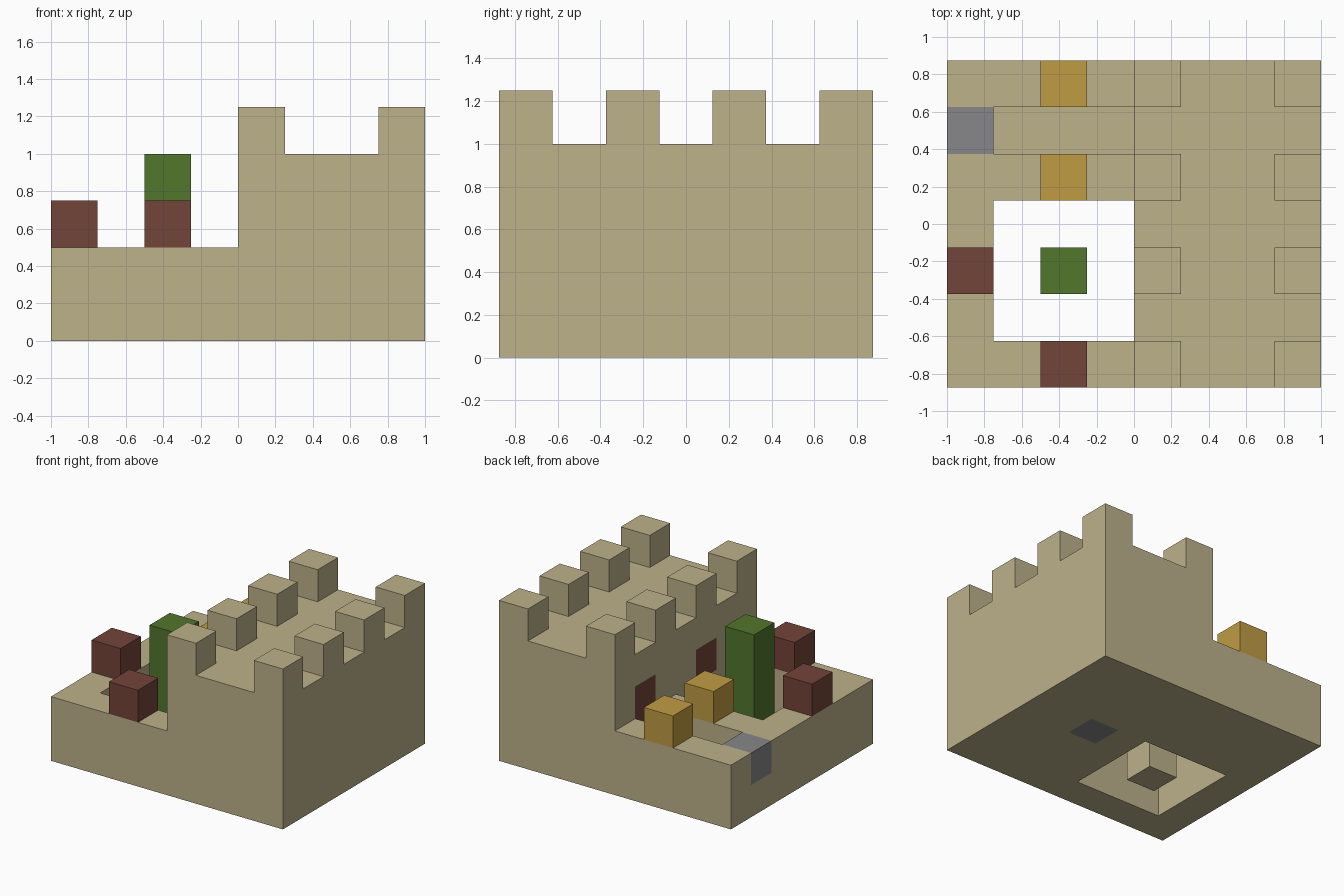
import bpy
import bmesh
from mathutils import Vector

if "Cube" in bpy.data.objects:
    bpy.data.objects.remove(bpy.data.objects["Cube"], do_unlink=True)

UNIT = 0.25
ORIGIN = Vector((-1, -0.875, 0))


def material(name, rgb):
    mat = bpy.data.materials.new(name)
    mat.use_nodes = True
    color = (*rgb, 1)
    mat.diffuse_color = color
    mat.node_tree.nodes["Principled BSDF"].inputs["Base Color"].default_value = color
    return mat


SAND, RED, GREEN, GOLD, GREY = range(5)
MATERIALS = [
    material("sandstone", (0.509, 0.445, 0.258)),
    material("brick_red", (0.171, 0.058, 0.041)),
    material("leaf_green", (0.084, 0.181, 0.026)),
    material("gold", (0.527, 0.332, 0.056)),
    material("slate_grey", (0.242, 0.242, 0.254)),
]


def fill(cells, low, high, color):
    """Fill a range of blocks; a colour of None carves them away."""
    for i in range(low[0], high[0]):
        for j in range(low[1], high[1]):
            for k in range(low[2], high[2]):
                if color is None:
                    cells.pop((i, j, k), None)
                else:
                    cells[i, j, k] = color


def build(name, cells):
    """Skin the blocks with their exposed faces only, then merge flat areas."""
    bm = bmesh.new()
    corners = {}

    def vert(p):
        key = tuple(p)
        if key not in corners:
            corners[key] = bm.verts.new(ORIGIN + Vector(key) * UNIT)
        return corners[key]

    for cell, color in cells.items():
        for axis in range(3):
            for side in (0, 1):
                near = list(cell)
                near[axis] += 2 * side - 1
                if tuple(near) in cells:
                    continue
                u, v = (axis + 1) % 3, (axis + 2) % 3
                quad = []
                for du, dv in ((0, 0), (1, 0), (1, 1), (0, 1)):
                    p = list(cell)
                    p[axis] += side
                    p[u] += du
                    p[v] += dv
                    quad.append(vert(p))
                face = bm.faces.new(quad if side else quad[::-1])
                face.material_index = color
    bmesh.ops.dissolve_limit(bm, angle_limit=0.01, verts=bm.verts[:],
                             edges=bm.edges[:], delimit={"MATERIAL"})
    mesh = bpy.data.meshes.new(name)
    bm.to_mesh(mesh)
    bm.free()
    for mat in MATERIALS:
        mesh.materials.append(mat)
    obj = bpy.data.objects.new(name, mesh)
    bpy.context.collection.objects.link(obj)
    return obj


def block(name, i, j, k, color):
    build(name, {(i, j, k): color})


# Castle body: low yard wall and tall keep
castle = {}
fill(castle, (0, 0, 0), (8, 7, 2), SAND)
fill(castle, (4, 0, 2), (8, 7, 4), SAND)

# Open courtyard shaft and sunken passage
fill(castle, (1, 1, 0), (4, 4, 2), None)
fill(castle, (1, 5, 1), (4, 6, 2), None)

# Battlements along both long sides of the keep
for i in (4, 7):
    for j in range(0, 7, 2):
        fill(castle, (i, j, 4), (i + 1, j + 1, 5), SAND)

# Doors, gate and floor slab, flush with the stone
fill(castle, (4, 5, 1), (5, 6, 3), RED)
fill(castle, (4, 2, 2), (5, 3, 3), RED)
fill(castle, (0, 5, 1), (1, 6, 2), GREY)
fill(castle, (5, 3, 0), (6, 4, 1), GREY)
build("castle_walls", castle)

# Tall post in the courtyard
post = {}
fill(post, (2, 2, 0), (3, 3, 1), SAND)
fill(post, (2, 2, 1), (3, 3, 4), GREEN)
build("courtyard_post", post)

# Blocks standing on the yard wall
block("red_block_side", 0, 2, 2, RED)
block("red_block_front", 2, 0, 2, RED)
block("gold_block_inner", 2, 4, 2, GOLD)
block("gold_block_back", 2, 6, 2, GOLD)
